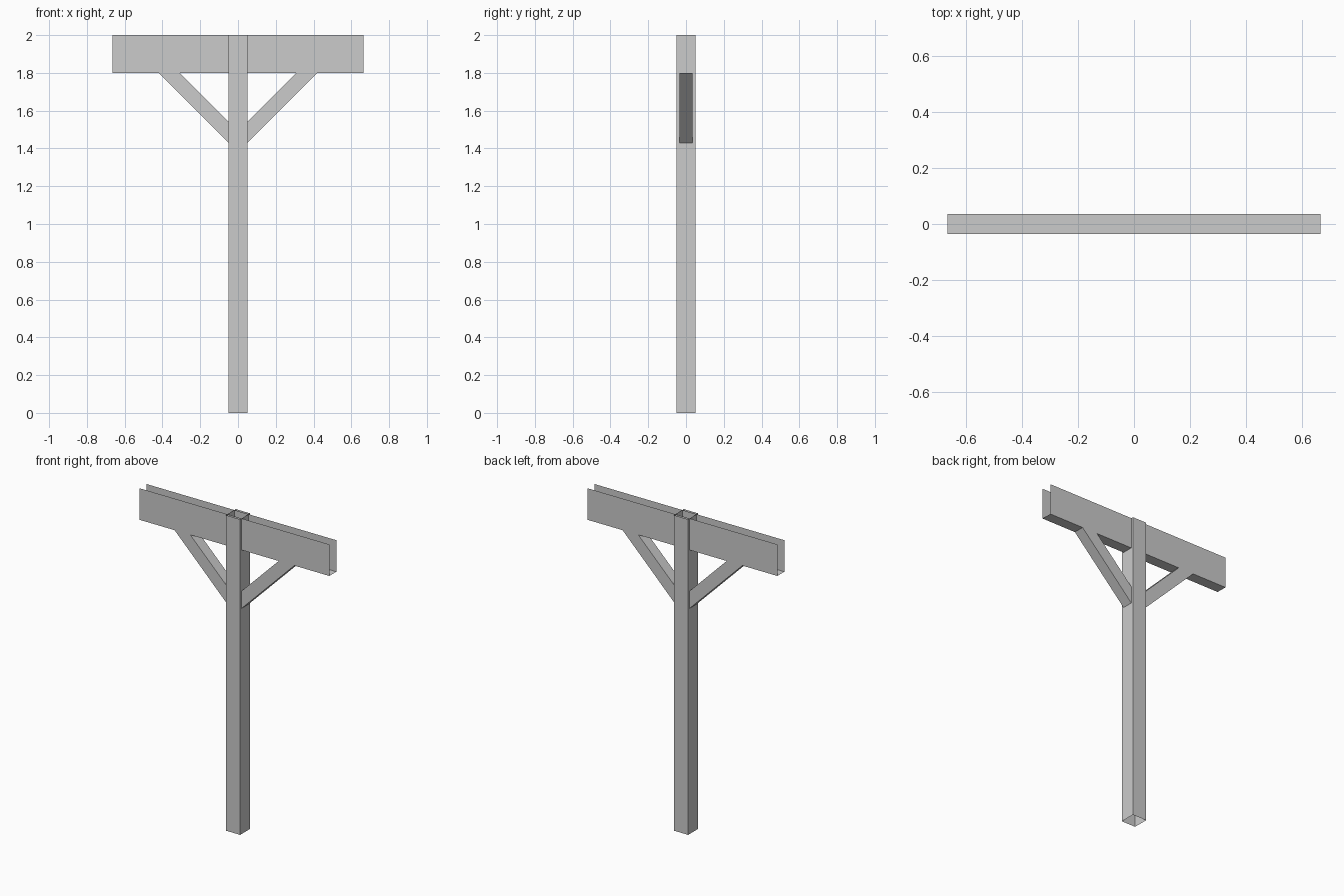
import bpy, bmesh
from mathutils import Vector

if "Cube" in bpy.data.objects:
    bpy.data.objects.remove(bpy.data.objects["Cube"])

POST = 0.05      # half width of post
DEPTH = 0.035    # half depth of beam and braces
LENGTH = 0.665   # half length of beam


def sweep(name, start, end, closed=True):
    """Flat, open-ended shell between two matching cross-sections."""
    bm = bmesh.new()
    a = [bm.verts.new(Vector(p)) for p in start]
    b = [bm.verts.new(Vector(p)) for p in end]
    n = len(a)
    for i in range(n if closed else n - 1):
        j = (i + 1) % n
        bm.faces.new((a[i], a[j], b[j], b[i]))
    mesh = bpy.data.meshes.new(name)
    bm.to_mesh(mesh)
    bm.free()
    obj = bpy.data.objects.new(name, mesh)
    bpy.context.collection.objects.link(obj)
    return obj


# Square hollow post, open at both ends
square = [(-POST, -POST), (POST, -POST), (POST, POST), (-POST, POST)]
sweep("post", [(x, y, 0) for x, y in square], [(x, y, 2) for x, y in square])

# Cross beam: U-shaped channel, open at the top and ends
channel = [(DEPTH, 2.0), (DEPTH, 1.8), (-DEPTH, 1.8), (-DEPTH, 2.0)]
sweep("cross_beam", [(-LENGTH, y, z) for y, z in channel],
      [(LENGTH, y, z) for y, z in channel], closed=False)

# Diagonal braces: cut vertically at the post, horizontally under the beam
for side, name in ((1, "right_brace"), (-1, "left_brace")):
    ys = [-DEPTH, DEPTH, DEPTH, -DEPTH][::side]
    low_z = [1.43, 1.43, 1.54, 1.54][::side]
    high_x = [0.42, 0.42, 0.31, 0.31][::side]
    sweep(name, [(side * POST, y, z) for y, z in zip(ys, low_z)],
          [(side * x, y, 1.8) for y, x in zip(ys, high_x)])
